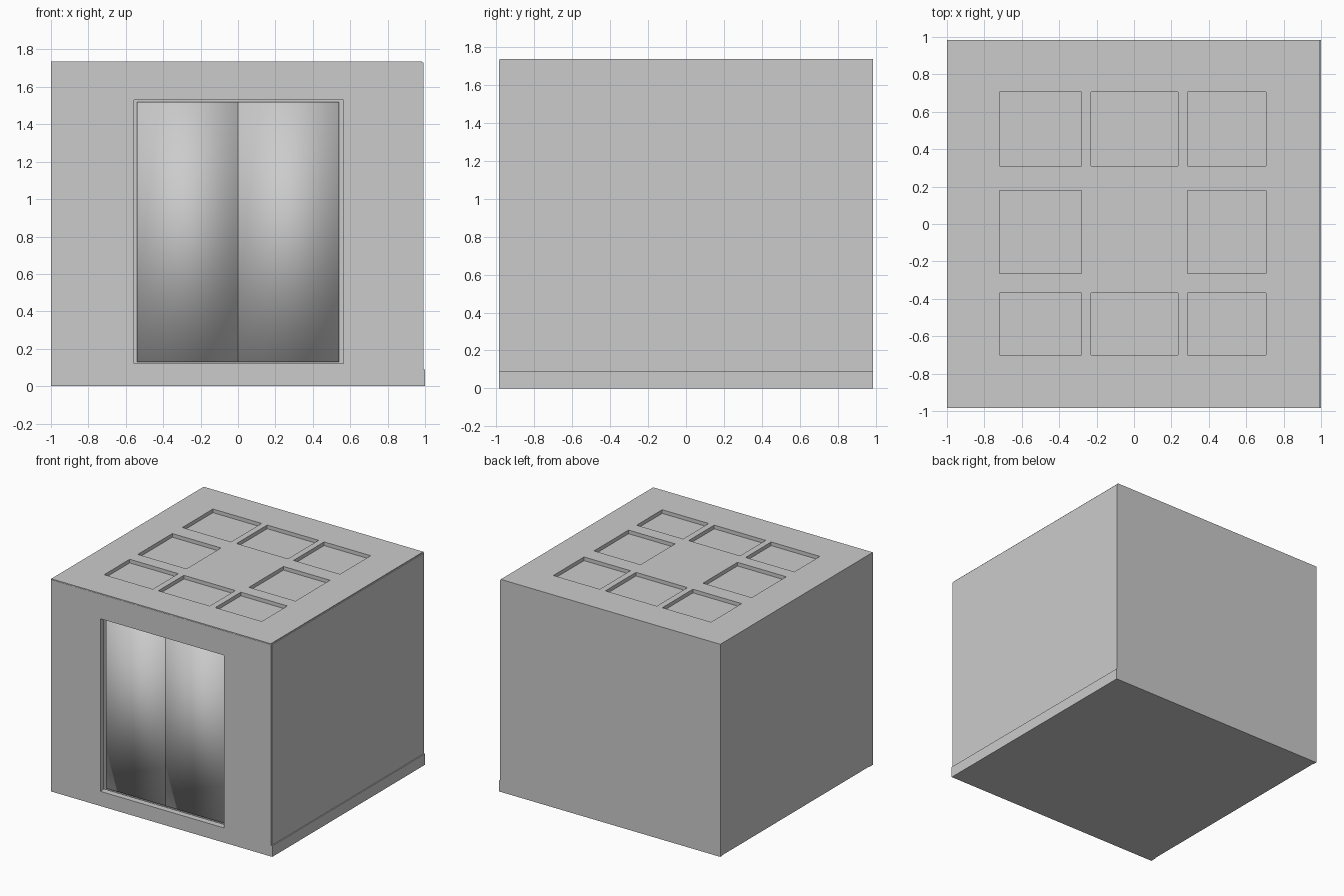
import bpy, bmesh
from mathutils import Matrix, Vector

if "Cube" in bpy.data.objects:
    bpy.data.objects.remove(bpy.data.objects["Cube"])


def box(name, x, y, z):
    """Box from (min, max) ranges."""
    bm = bmesh.new()
    size = Vector((x[1] - x[0], y[1] - y[0], z[1] - z[0]))
    mid = Vector((sum(x) / 2, sum(y) / 2, sum(z) / 2))
    bmesh.ops.create_cube(bm, size=1, matrix=Matrix.Translation(mid) @ Matrix.Diagonal(size).to_4x4())
    me = bpy.data.meshes.new(name)
    bm.to_mesh(me)
    bm.free()
    ob = bpy.data.objects.new(name, me)
    bpy.context.collection.objects.link(ob)
    return ob


def pierced_panel(name, us, vs, holes, place, thickness):
    """Grid-cut slab with some cells left open; place maps (u, v) to 3D."""
    bm = bmesh.new()
    grid = [[bm.verts.new(place(u, v)) for v in vs] for u in us]
    for i in range(len(us) - 1):
        for j in range(len(vs) - 1):
            if (i, j) not in holes:
                bm.faces.new((grid[i][j], grid[i + 1][j], grid[i + 1][j + 1], grid[i][j + 1]))
    me = bpy.data.meshes.new(name)
    bm.to_mesh(me)
    bm.free()
    ob = bpy.data.objects.new(name, me)
    bpy.context.collection.objects.link(ob)
    mod = ob.modifiers.new("thickness", "SOLIDIFY")
    mod.thickness = thickness
    mod.offset = -1
    return ob


# floor slab and side/back walls
box("floor", (-0.995, 0.997), (-0.983, 0.983), (0, 0.09))
box("left_wall", (-1, -0.97), (-0.98, 0.98), (0.005, 1.727))
box("right_wall", (0.965, 0.992), (-0.98, 0.98), (0.09, 1.73))
box("right_skirting", (0.965, 1.0), (-0.985, 0.985), (0, 0.09))
box("back_wall", (-1, 0.99), (0.955, 0.985), (0, 1.73))

# front wall with doorway
pierced_panel("front_wall", (-1, -0.555, 0.565, 0.99), (0, 0.12, 1.53, 1.73), {(1, 1)},
              lambda u, v: (u, -0.985, v), 0.05)

# door backing and two smooth-shaded door leaves
box("door_backing", (-0.6, 0.6), (-0.925, -0.91), (0.09, 1.56))
for name, x in (("left_door", (-0.54, 0)), ("right_door", (0, 0.54))):
    door = box(name, x, (-0.935, -0.915), (0.13, 1.52))
    door.data.shade_smooth()

# roof with eight light openings over a ceiling plate
openings = {(i, j) for i in (1, 3, 5) for j in (1, 3, 5)} - {(3, 3)}
pierced_panel("roof", (-1, -0.72, -0.28, -0.23, 0.235, 0.285, 0.705, 0.985),
              (-0.983, -0.70, -0.37, -0.265, 0.18, 0.31, 0.705, 0.985), openings,
              lambda u, v: (u, v, 1.737), 0.03)
box("ceiling_plate", (-0.97, 0.965), (-0.94, 0.955), (1.685, 1.707))
